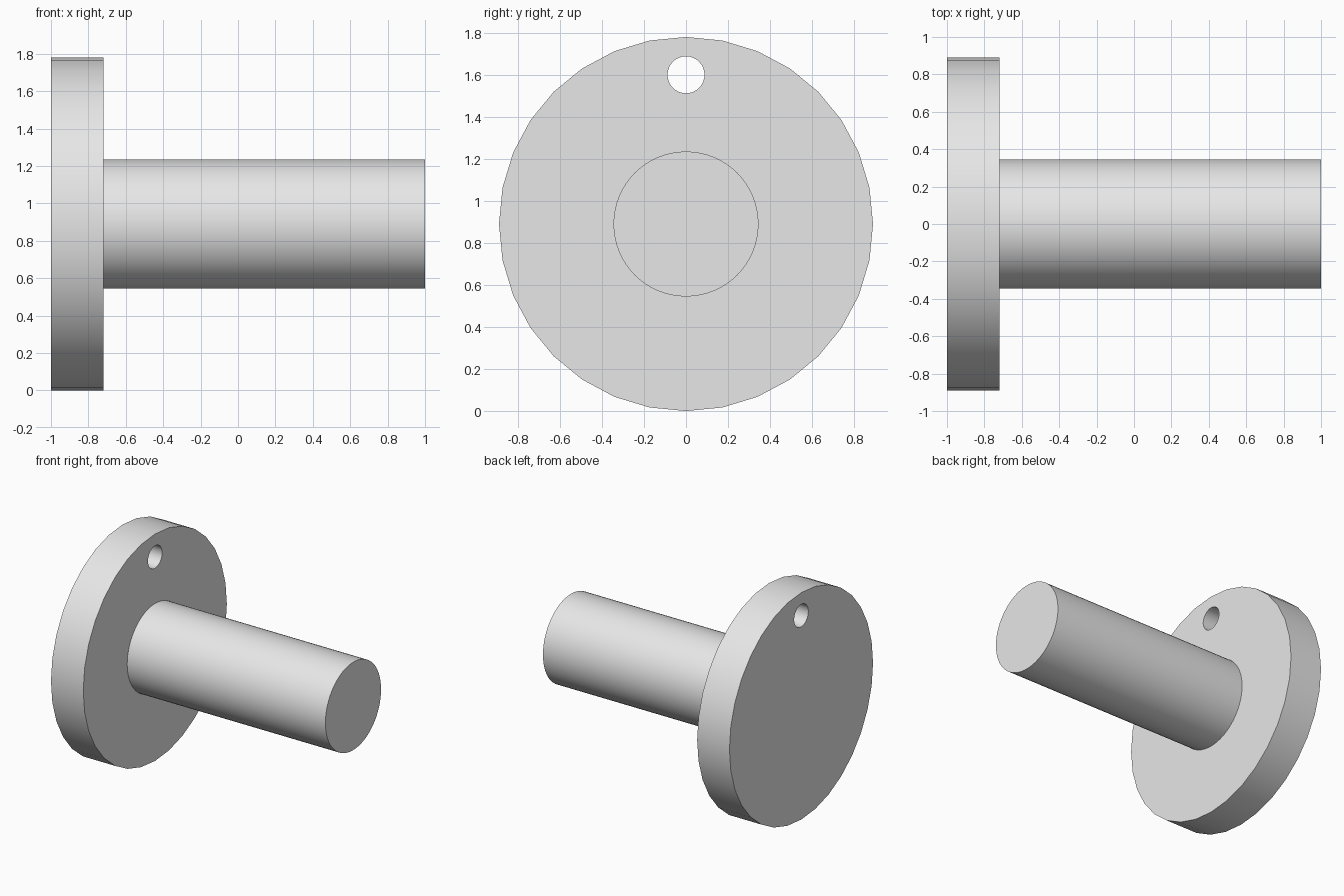
import bpy
import math

cube = bpy.data.objects.get("Cube")
if cube:
    bpy.data.objects.remove(cube, do_unlink=True)

# Plain grey
grey = bpy.data.materials.new("light grey")
grey.use_nodes = True
grey.diffuse_color = (0.8, 0.8, 0.8, 1)
grey.node_tree.nodes["Principled BSDF"].inputs["Base Color"].default_value = (0.8, 0.8, 0.8, 1)

RADIUS = 0.89      # disc radius, also the axis height
DISC_FACE = -0.72  # inner face of the disc


def rod(name, radius, x0, x1, z, sides):
    """Cylinder lying along x."""
    bpy.ops.mesh.primitive_cylinder_add(
        vertices=sides, radius=radius, depth=x1 - x0,
        location=((x0 + x1) / 2, 0, z), rotation=(0, math.pi / 2, 0))
    ob = bpy.context.object
    ob.name = name
    ob.data.materials.append(grey)
    return ob


def smooth(ob):
    bpy.ops.object.select_all(action='DESELECT')
    ob.select_set(True)
    bpy.context.view_layer.objects.active = ob
    bpy.ops.object.shade_smooth_by_angle(angle=math.radians(30))


# Disc with an off-centre through hole
disc = rod("flange_disc", RADIUS, -1, DISC_FACE, RADIUS, 32)
cutter = rod("hole_cutter", 0.088, -1.2, -0.5, 1.6, 32)
cut = disc.modifiers.new("hole", 'BOOLEAN')
cut.operation = 'DIFFERENCE'
cut.solver = 'EXACT'
cut.object = cutter
bpy.context.view_layer.objects.active = disc
bpy.ops.object.modifier_apply(modifier=cut.name)
bpy.data.objects.remove(cutter, do_unlink=True)
smooth(disc)

# Shaft, seated slightly into the disc
shaft = rod("shaft", 0.345, DISC_FACE - 0.02, 1, RADIUS, 64)
smooth(shaft)
